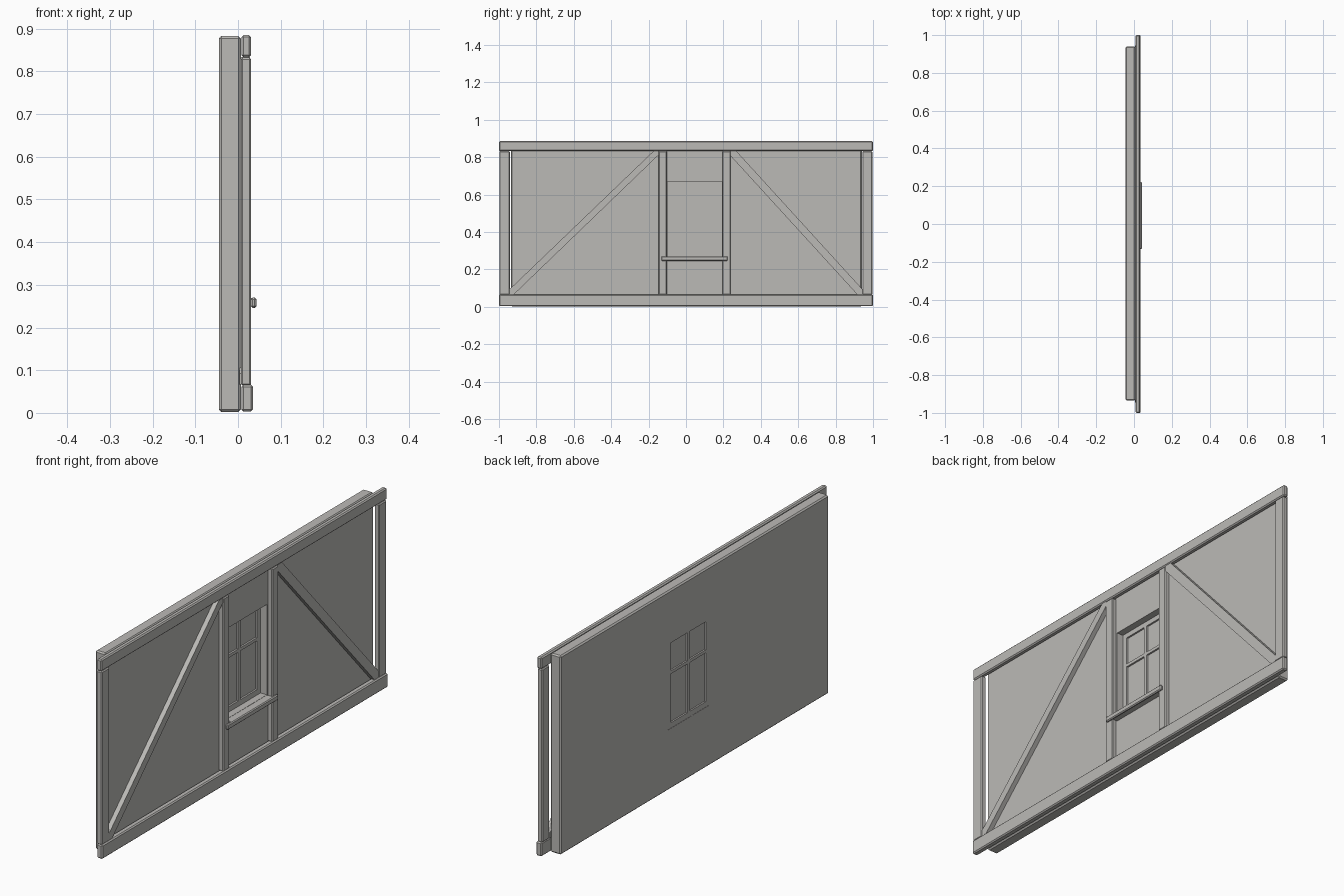
import bpy
import bmesh

if "Cube" in bpy.data.objects:
    bpy.data.objects.remove(bpy.data.objects["Cube"], do_unlink=True)

grey = bpy.data.materials.new("plain_warm_grey")
grey.use_nodes = True
colour = (0.50, 0.49, 0.47, 1)
grey.diffuse_color = colour
grey.node_tree.nodes["Principled BSDF"].inputs["Base Color"].default_value = colour


def prism(name, outline, x0, x1, bevel=0.0):
    """Extrude a (y, z) outline from x0 to x1 and chamfer its edges."""
    bm = bmesh.new()
    face = bm.faces.new([bm.verts.new((x0, y, z)) for y, z in outline])
    side = bmesh.ops.extrude_face_region(bm, geom=[face])["geom"]
    for v in side:
        if isinstance(v, bmesh.types.BMVert):
            v.co.x = x1
    bmesh.ops.recalc_face_normals(bm, faces=bm.faces)
    if bevel:
        bmesh.ops.bevel(bm, geom=bm.edges[:], offset=bevel, segments=1,
                        affect='EDGES', profile=0.5)
    mesh = bpy.data.meshes.new(name)
    bm.to_mesh(mesh)
    bm.free()
    mesh.materials.append(grey)
    ob = bpy.data.objects.new(name, mesh)
    bpy.context.collection.objects.link(ob)
    return ob


def box(name, x, y, z, bevel=0.0):
    corners = [(y[0], z[0]), (y[1], z[0]), (y[1], z[1]), (y[0], z[1])]
    return prism(name, corners, x[0], x[1], bevel)


def cut(target, x, y, z):
    """Cut a box-shaped hole, then remove the cutter."""
    cutter = box("cutter", x, y, z)
    cutter.hide_render = True
    mod = target.modifiers.new("opening", 'BOOLEAN')
    mod.operation = 'DIFFERENCE'
    mod.solver = 'EXACT'
    mod.object = cutter
    bpy.context.view_layer.objects.active = target
    bpy.ops.object.modifier_apply(modifier=mod.name)
    bpy.data.objects.remove(cutter, do_unlink=True)


# Wall slab with window opening
window_y, window_z = (-0.10, 0.192), (0.27, 0.67)
wall = box("wall_panel", (-0.045, 0.007), (-0.935, 0.94), (0.002, 0.883), 0.006)
cut(wall, (-0.1, 0.1), window_y, window_z)

# Horizontal beams
box("top_beam", (0.008, 0.031), (-1, 1), (0.833, 0.885), 0.005)
box("bottom_beam", (0.008, 0.035), (-1, 1), (0.003, 0.066), 0.005)

# Upright posts
posts = {
    "front_end_post": (-0.998, -0.942),
    "front_window_post": (-0.147, -0.102),
    "back_window_post": (0.195, 0.238),
    "back_end_post": (0.943, 0.996),
}
for name, y in posts.items():
    box(name, (0.007, 0.031), y, (0.064, 0.832), 0.004)

# Diagonal braces
prism("front_brace", [(-0.945, 0.066), (-0.92, 0.066), (-0.146, 0.812),
                      (-0.146, 0.834), (-0.172, 0.834), (-0.945, 0.092)],
      0.004, 0.028)
prism("back_brace", [(0.945, 0.066), (0.915, 0.066), (0.237, 0.808),
                     (0.237, 0.834), (0.268, 0.834), (0.945, 0.092)],
      0.004, 0.028)

# Window frame with four panes
frame = box("window_frame", (-0.044, -0.024), window_y, window_z)
for y in ((-0.076, 0.036), (0.053, 0.168)):
    for z in ((0.294, 0.51), (0.524, 0.648)):
        cut(frame, (-0.1, 0.1), y, z)
box("window_panes", (-0.037, -0.032), (-0.085, 0.177), (0.285, 0.657))

# Window sill
box("window_sill", (0.002, 0.033), window_y, (0.25, 0.269))
box("sill_nosing", (0.03, 0.043), (-0.132, 0.222), (0.246, 0.27), 0.004)
